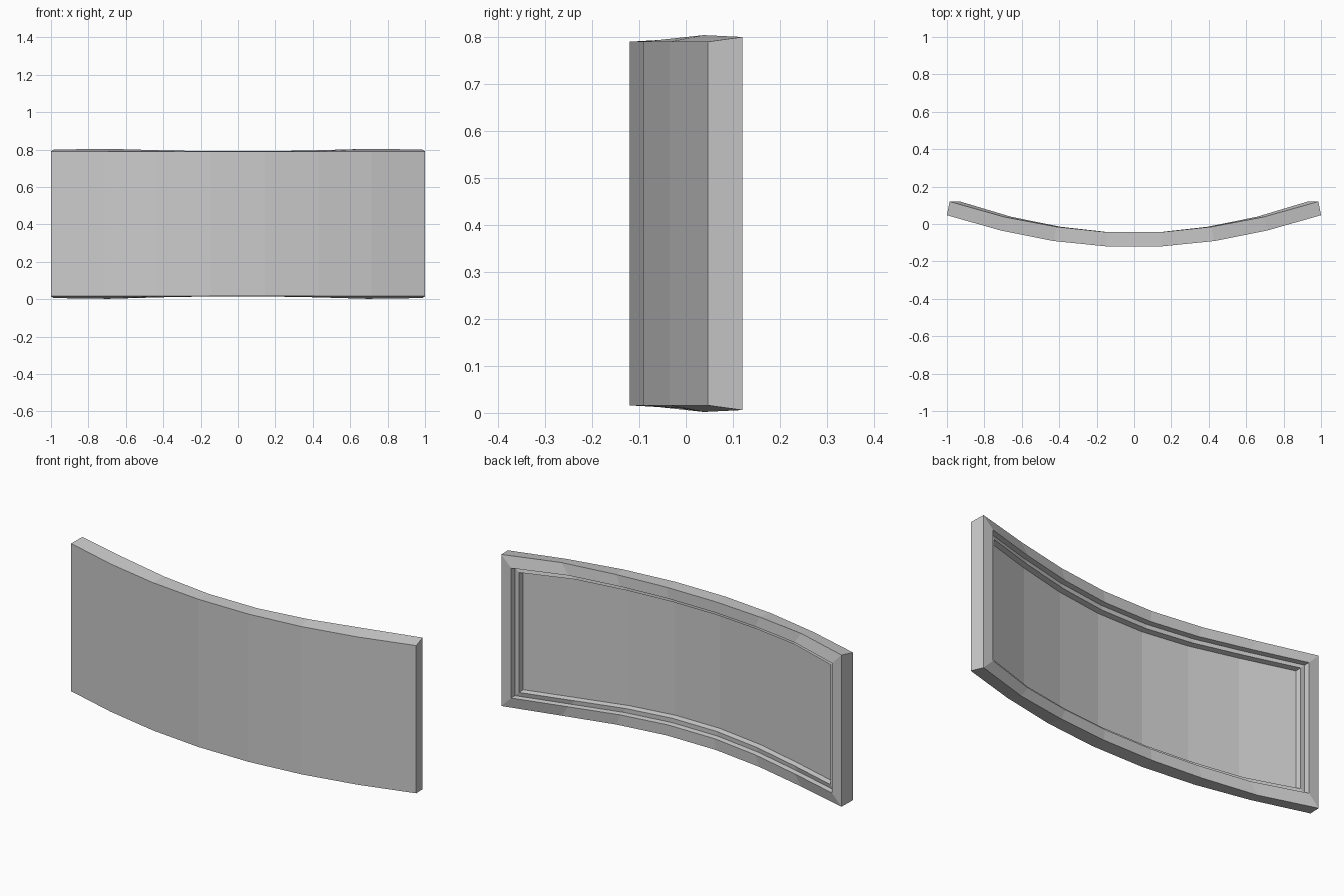
import bpy
import bmesh

if "Cube" in bpy.data.objects:
    bpy.data.objects.remove(bpy.data.objects["Cube"])

# half stations along the bend (x, y, z of top edge), mirrored in x and z
FRONT = [(0.145, -0.12, 0.79), (0.43, -0.091, 0.79), (0.715, -0.034, 0.79), (1.0, 0.047, 0.79)]
BACK = [(0.142, -0.044, 0.791), (0.415, -0.015, 0.796), (0.695, 0.038, 0.804), (0.986, 0.12, 0.80)]
MID_Z = 0.403

bm = bmesh.new()


def ring(half, inset, depth):
    """Top and bottom rows of one outline, inset in x/z and pushed forward."""
    s = 1 - inset / half[-1][0]
    right = [(x * s, y - depth, z - inset) for x, y, z in half]
    top = [(-x, y, z) for x, y, z in reversed(right)] + right
    bottom = [(x, y, 2 * MID_Z - z) for x, y, z in top]
    return [bm.verts.new(p) for p in top], [bm.verts.new(p) for p in bottom]


def bridge(a, b):
    la = a[0] + a[1][::-1]
    lb = b[0] + b[1][::-1]
    n = len(la)
    for i in range(n):
        j = (i + 1) % n
        bm.faces.new((la[i], la[j], lb[j], lb[i]))


def fill(r):
    t, b = r
    for i in range(len(t) - 1):
        bm.faces.new((t[i], t[i + 1], b[i + 1], b[i]))


# front sheet, outer edge, frame face, first step, ledge, second step
rings = [ring(FRONT, 0, 0), ring(BACK, 0, 0), ring(BACK, 0.057, 0),
         ring(BACK, 0.060, 0.027), ring(BACK, 0.083, 0.027), ring(BACK, 0.088, 0.055)]
for a, b in zip(rings, rings[1:]):
    bridge(a, b)
fill(rings[0])
fill(rings[-1])

bmesh.ops.recalc_face_normals(bm, faces=bm.faces[:])
mesh = bpy.data.meshes.new("curved_panel")
bm.to_mesh(mesh)
bm.free()
panel = bpy.data.objects.new("curved_panel", mesh)
bpy.context.collection.objects.link(panel)
